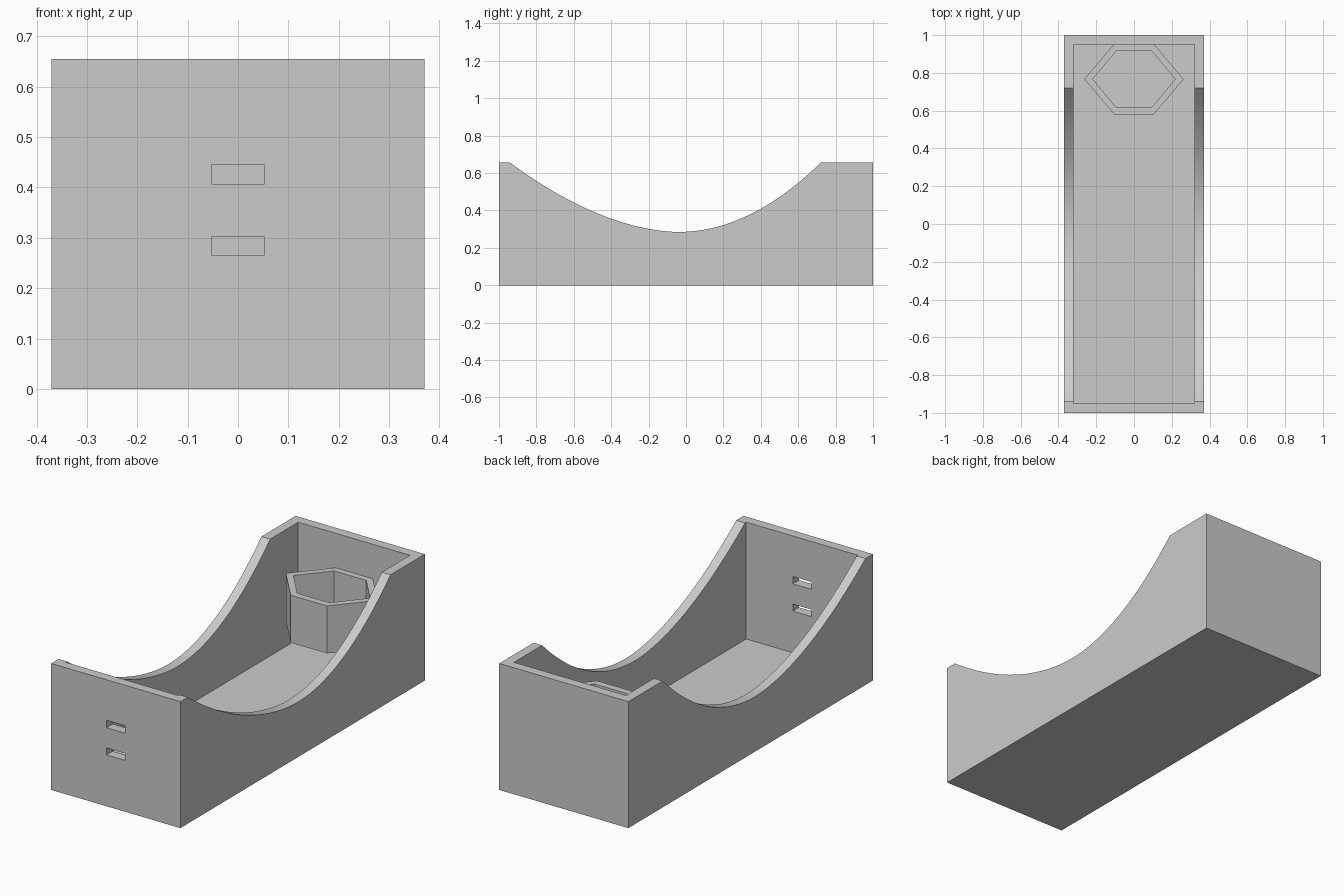
import bpy, bmesh
from mathutils import Vector

if "Cube" in bpy.data.objects:
    bpy.data.objects.remove(bpy.data.objects["Cube"])

grey = bpy.data.materials.new("light grey")
grey.diffuse_color = (0.6, 0.6, 0.6, 1)
grey.use_nodes = True
grey.node_tree.nodes["Principled BSDF"].inputs["Base Color"].default_value = grey.diffuse_color

W, H, T = 0.37, 0.655, 0.05   # half width, height, wall thickness


def prism(name, points, offset):
    """Closed solid made by extruding a planar outline along offset."""
    bm = bmesh.new()
    face = bm.faces.new([bm.verts.new(p) for p in points])
    ext = bmesh.ops.extrude_face_region(bm, geom=[face], use_keep_orig=True)
    verts = [g for g in ext["geom"] if isinstance(g, bmesh.types.BMVert)]
    bmesh.ops.translate(bm, vec=Vector(offset), verts=verts)
    bmesh.ops.recalc_face_normals(bm, faces=bm.faces)
    mesh = bpy.data.meshes.new(name)
    bm.to_mesh(mesh)
    bm.free()
    mesh.materials.append(grey)
    obj = bpy.data.objects.new(name, mesh)
    bpy.context.collection.objects.link(obj)
    return obj


def block(name, x, y0, y1, z0, z1):
    """Box symmetric in x."""
    return prism(name, [(-x, y0, z0), (x, y0, z0), (x, y1, z0), (-x, y1, z0)],
                 (0, 0, z1 - z0))


def cut(target, cutter):
    """Subtract the cutter and remove it."""
    mod = target.modifiers.new("cut", "BOOLEAN")
    mod.operation = "DIFFERENCE"
    mod.solver = "EXACT"
    mod.object = cutter
    bpy.context.view_layer.objects.active = target
    bpy.ops.object.modifier_apply(modifier=mod.name)
    bpy.data.objects.remove(cutter)


# Tray: side profile with a sagging upper edge, steeper towards the back
START, LOW, END, DIP = -0.94, -0.04, 0.72, 0.285
profile = [(-1, 0), (1, 0), (1, H)]
N = 48
for i in range(N + 1):
    y = END + (START - END) * i / N
    if y > LOW:
        rise = ((y - LOW) / (END - LOW)) ** 2
    else:
        rise = ((LOW - y) / (LOW - START)) ** 1.8
    profile.append((y, DIP + (H - DIP) * rise))
profile.append((-1, H))
tray = prism("tray", [(-W, y, z) for y, z in profile], (2 * W, 0, 0))

# Hollow interior and two slots through the front wall
cut(tray, block("cavity", W - T, -1 + T, 1 - T, T, 1))
for z0, z1 in ((0.266, 0.302), (0.407, 0.445)):
    cut(tray, block("slot", 0.053, -1.1, -0.9, z0, z1))


# Six-sided sleeve fixed to the back wall above the floor
def hexagon(tip, flat, half, z):
    cy = 0.767
    return [(-tip, cy, z), (-flat, cy - half, z), (flat, cy - half, z),
            (tip, cy, z), (flat, cy + half, z), (-flat, cy + half, z)]


sleeve = prism("hex_sleeve", hexagon(0.263, 0.104, 0.187, 0.23), (0, 0, 0.246))
cut(sleeve, prism("sleeve_bore", hexagon(0.219, 0.092, 0.151, 0.1), (0, 0, 0.6)))

# Smooth curved edge, crisp corners
for obj in (tray, sleeve):
    bpy.ops.object.select_all(action="DESELECT")
    obj.select_set(True)
    bpy.context.view_layer.objects.active = obj
    bpy.ops.object.shade_smooth_by_angle(angle=0.5)
